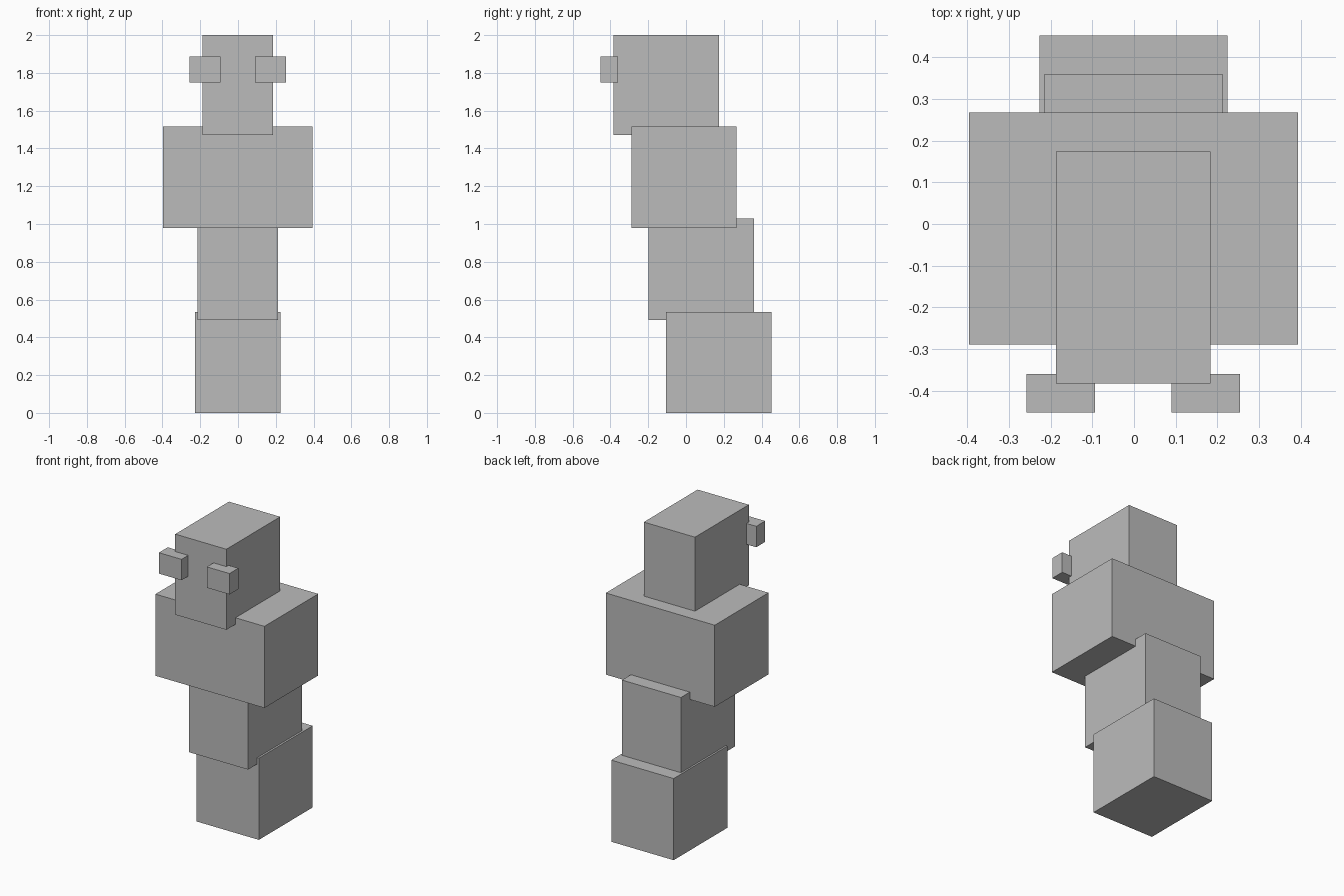
import bpy
from mathutils import Vector

default = bpy.data.objects.get("Cube")
if default:
    bpy.data.objects.remove(default, do_unlink=True)

# Single plain grey
grey = bpy.data.materials.new("plain grey")
grey.use_nodes = True
colour = (0.5, 0.5, 0.5, 1)
grey.diffuse_color = colour
grey.node_tree.nodes["Principled BSDF"].inputs["Base Color"].default_value = colour


def block(name, low, high):
    """Add a box spanning two opposite corners."""
    low, high = Vector(low), Vector(high)
    bpy.ops.mesh.primitive_cube_add(size=1, location=(low + high) / 2)
    obj = bpy.context.object
    obj.name = name
    for vert in obj.data.vertices:
        vert.co *= high - low
    obj.data.materials.append(grey)
    return obj


# Stacked body, each block stepping forward over the one below
block("base", (-0.227, -0.105, 0), (0.225, 0.452, 0.535))
block("waist", (-0.215, -0.199, 0.493), (0.212, 0.36, 1.028))
block("chest", (-0.396, -0.289, 0.98), (0.394, 0.268, 1.515))
block("head", (-0.187, -0.383, 1.472), (0.184, 0.174, 2))

# Protruding eyes
for side, centre in (("right", -0.1755), ("left", 0.1725)):
    block(side + "_eye", (centre - 0.082, -0.452, 1.749),
          (centre + 0.082, -0.36, 1.886))
